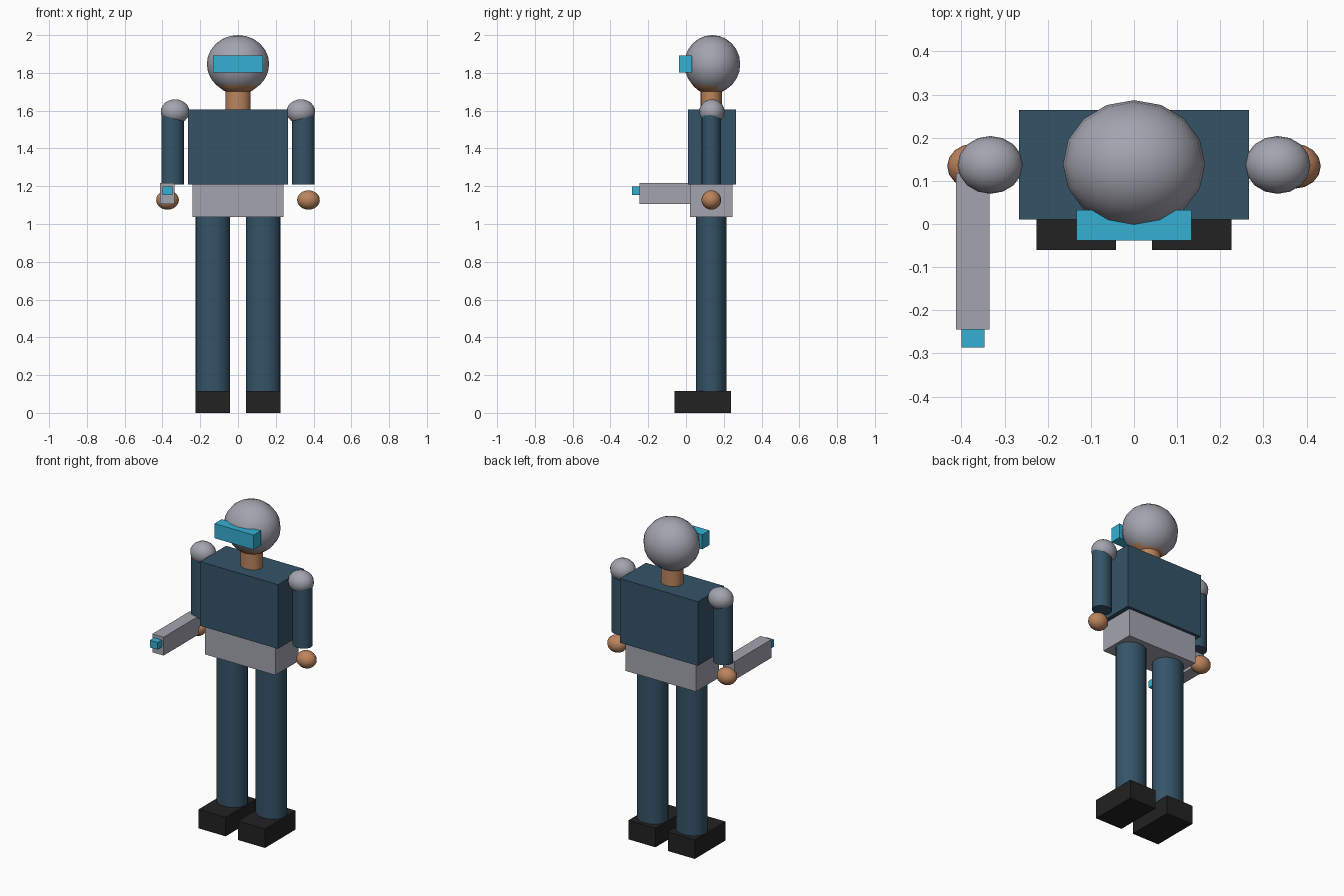
import bpy
import bmesh
from mathutils import Matrix, Vector

cube = bpy.data.objects.get("Cube")
if cube:
    bpy.data.objects.remove(cube, do_unlink=True)


def material(name, rgb):
    mat = bpy.data.materials.new(name)
    mat.use_nodes = True
    mat.diffuse_color = (*rgb, 1)
    mat.node_tree.nodes["Principled BSDF"].inputs["Base Color"].default_value = (*rgb, 1)
    return mat


NAVY = material("navy cloth", (0.035, 0.088, 0.137))
GREY = material("grey armour", (0.37, 0.37, 0.43))
SKIN = material("tan skin", (0.5, 0.23, 0.11))
CYAN = material("cyan glow", (0.035, 0.43, 0.64))
BLACK = material("black boots", (0.016, 0.016, 0.016))

MID = 0.134  # body centre line in depth


def finish(name, bm, centre, size, mat, smooth):
    """Scale a unit shape to size, place it and make it an object."""
    bm.transform(Matrix.Diagonal((*size, 1)))
    mesh = bpy.data.meshes.new(name)
    bm.to_mesh(mesh)
    bm.free()
    mesh.materials.append(mat)
    obj = bpy.data.objects.new(name, mesh)
    obj.location = centre
    bpy.context.collection.objects.link(obj)
    if smooth:
        bpy.ops.object.select_all(action='DESELECT')
        obj.select_set(True)
        bpy.context.view_layer.objects.active = obj
        bpy.ops.object.shade_smooth_by_angle()
    return obj


def box(name, low, high, mat):
    low, high = Vector(low), Vector(high)
    bm = bmesh.new()
    bmesh.ops.create_cube(bm, size=1)
    return finish(name, bm, (low + high) / 2, high - low, mat, False)


def ball(name, centre, radii, mat, segments=16, rings=12):
    bm = bmesh.new()
    bmesh.ops.create_uvsphere(bm, u_segments=segments, v_segments=rings, radius=1)
    return finish(name, bm, centre, radii, mat, True)


def tube(name, x, rx, ry, bottom, top, mat, sides=20):
    bm = bmesh.new()
    bmesh.ops.create_cone(bm, cap_ends=True, segments=sides,
                          radius1=1, radius2=1, depth=1)
    return finish(name, bm, (x, MID, (bottom + top) / 2),
                  (rx, ry, top - bottom), mat, True)


# Trunk
box("pelvis", (-0.24, 0.02, 1.037), (0.24, 0.246, 1.215), GREY)
box("torso", (-0.266, 0.01, 1.21), (0.266, 0.264, 1.605), NAVY)

# Neck, head, helmet and visor
tube("neck", 0, 0.066, 0.057, 1.59, 1.74, SKIN)
ball("head", (0, MID, 1.825), (0.147, 0.13, 0.139), SKIN)
ball("helmet", (0, 0.139, 1.846), (0.165, 0.148, 0.154), GREY)
box("visor", (-0.133, -0.038, 1.803), (0.133, 0.032, 1.893), CYAN)

# Limbs on both sides
for side, s in (("left", 1), ("right", -1)):
    tube(side + "_leg", s * 0.134, 0.092, 0.08, 0.11, 1.05, NAVY)
    box(side + "_boot", (s * 0.134 - 0.092, -0.06, 0),
        (s * 0.134 + 0.092, 0.237, 0.117), BLACK)
    tube(side + "_arm", s * 0.346, 0.059, 0.051, 1.21, 1.6, NAVY)
    ball(side + "_shoulder_pad", (s * 0.333, 0.137, 1.595),
         (0.076, 0.067, 0.065), GREY)
    ball(side + "_hand", (s * 0.373, MID, 1.127), (0.06, 0.052, 0.051), SKIN)

# Blaster held in the right hand
box("blaster_body", (-0.412, -0.245, 1.105), (-0.335, 0.118, 1.218), GREY)
box("blaster_muzzle", (-0.4, -0.286, 1.154), (-0.347, -0.235, 1.198), CYAN)
